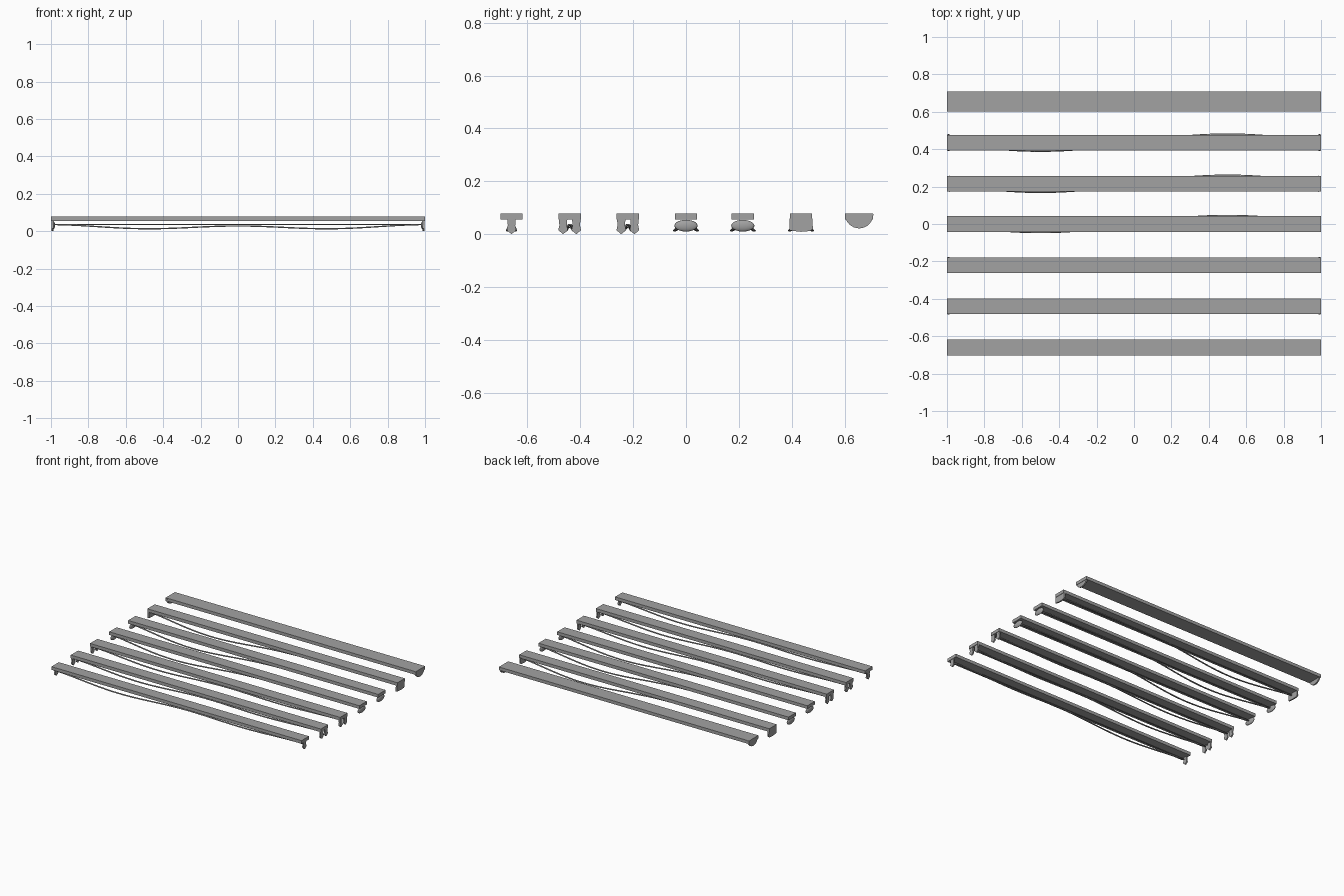
import bpy, bmesh, math

cube = bpy.data.objects.get("Cube")
if cube:
    bpy.data.objects.remove(cube, do_unlink=True)

grey = bpy.data.materials.new("plain grey")
grey.use_nodes = True
grey.diffuse_color = (0.36, 0.36, 0.36, 1)
grey.node_tree.nodes["Principled BSDF"].inputs["Base Color"].default_value = grey.diffuse_color


def add(name, bm, smooth=False):
    bmesh.ops.recalc_face_normals(bm, faces=bm.faces)
    me = bpy.data.meshes.new(name)
    bm.to_mesh(me)
    bm.free()
    me.materials.append(grey)
    ob = bpy.data.objects.new(name, me)
    bpy.context.collection.objects.link(ob)
    for p in me.polygons:
        p.use_smooth = smooth
    return ob


def box(name, x0, x1, y0, y1, z0, z1):
    bm = bmesh.new()
    bmesh.ops.create_cube(bm, size=1)
    for v in bm.verts:
        v.co = ((x0 + x1) / 2 + v.co.x * (x1 - x0), (y0 + y1) / 2 + v.co.y * (y1 - y0),
                (z0 + z1) / 2 + v.co.z * (z1 - z0))
    return add(name, bm)


def plate(name, outline, side, y, thick=0.01):
    """Upright plate at one end of a rail, from a (y, z) outline."""
    bm = bmesh.new()
    face = bm.faces.new([bm.verts.new((side * 0.997, y + a, z)) for a, z in outline])
    out = bmesh.ops.extrude_face_region(bm, geom=[face])
    for v in out["geom"]:
        if isinstance(v, bmesh.types.BMVert):
            v.co.x -= side * thick
    return add(name, bm)


def pod(name, side, y, half_width):
    """Flat lens at the end of a rail."""
    bm = bmesh.new()
    bmesh.ops.create_uvsphere(bm, u_segments=20, v_segments=10, radius=1)
    for v in bm.verts:
        v.co = (side * 0.988 + v.co.x * 0.01, y + v.co.y * half_width, 0.032 + v.co.z * 0.022)
    return add(name, bm, True)


def cord(name, y, sway, sag, radius):
    """Thin wandering cord slung between the ends."""
    bm = bmesh.new()
    n, m, rings = 48, 6, []
    for i in range(n + 1):
        x = -0.98 + 1.96 * i / n
        ease = math.cos(x * math.pi / 2)
        wave = math.sin(math.pi * x)
        cy = y + sway * wave
        cz = 0.036 - sag * wave * wave - 0.008 * ease * min(1, sag * 60)
        rings.append([bm.verts.new((x, cy + radius * 1.6 * math.cos(2 * math.pi * k / m),
                                    cz + radius * math.sin(2 * math.pi * k / m))) for k in range(m)])
    for a, b in zip(rings, rings[1:]):
        for k in range(m):
            bm.faces.new((a[k], a[(k + 1) % m], b[(k + 1) % m], b[k]))
    bm.faces.new(rings[0])
    bm.faces.new(rings[-1])
    return add(name, bm, True)


# Outlines of the end pieces
peg = [(-0.016, 0.056), (0.016, 0.056), (0.014, 0.034), (0.018, 0.015), (0, 0),
       (-0.018, 0.015), (-0.014, 0.034)]
tab = [(-0.043, 0.06), (0.043, 0.06), (0.045, 0.02), (0.035, 0.012), (0, 0.009), (-0.044, 0.014)]
half_round = [(0.054 * math.cos(a), 0.077 - 0.055 * math.sin(a))
              for a in [math.pi * i / 16 for i in range(17)]]

# Rails, front to back: (name, y, half width, end type)
rails = [("single_peg", -0.66, 0.042, "one"), ("double_peg", -0.44, 0.042, "two"),
         ("wide_peg", -0.22, 0.042, "two"), ("lens", 0.0, 0.042, "pod"),
         ("low_lens", 0.215, 0.042, "pod"), ("tab", 0.435, 0.042, "tab"),
         ("half_round", 0.655, 0.053, "round")]

for name, y, w, kind in rails:
    box(name + "_rail", -1, 1, y - w, y + w, 0.055, 0.078)
    for side, label in ((1, "left"), (-1, "right")):
        end = f"{name}_end_{label}"
        if kind == "one":
            plate(end, peg, side, y)
        elif kind == "two":
            for dy in (-0.025, 0.025):
                plate(end, peg, side, y + dy)
        elif kind == "tab":
            plate(end, tab, side, y)
        elif kind == "round":
            plate(end, half_round, side, y)
        else:
            pod(end, side, y, 0.044)
    # Slung cords
    if kind != "round":
        cord(name + "_straight_cord", y, 0, 0, 0.0025)
        cord(name + "_slack_cord", y, 0.043 if kind in ("tab", "pod") else 0.015, 0.017, 0.004)
